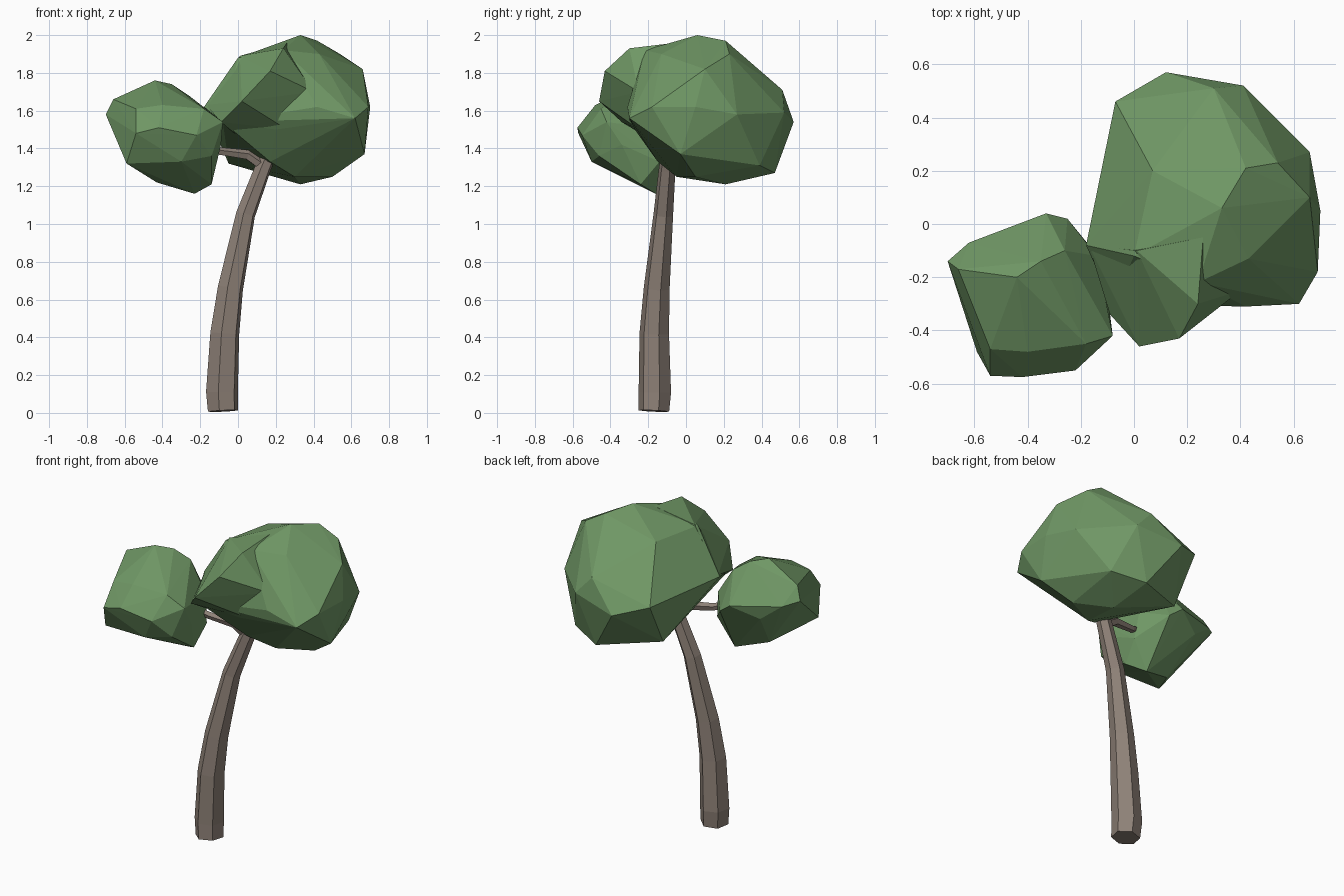
import bpy, bmesh, math
from mathutils import Vector


def material(name, color):
    m = bpy.data.materials.new(name)
    m.diffuse_color = (*color, 1)
    return m


BARK = material("bark", (0.27, 0.22, 0.185))
LEAF = material("leaf", (0.16, 0.31, 0.13))


def finish(bm, name, mat):
    bmesh.ops.recalc_face_normals(bm, faces=bm.faces)
    mesh = bpy.data.meshes.new(name)
    bm.to_mesh(mesh)
    bm.free()
    mesh.materials.append(mat)
    obj = bpy.data.objects.new(name, mesh)
    bpy.context.collection.objects.link(obj)
    return obj


def limb(name, path, sides, turn=0.0):
    """Faceted tapering tube along (x, y, z, radius) stations."""
    bm = bmesh.new()
    pts = [Vector(p[:3]) for p in path]
    rings = []
    for i, p in enumerate(pts):
        d = pts[min(i + 1, len(pts) - 1)] - pts[max(i - 1, 0)]
        u = Vector((0, 1, 0)).cross(d).normalized()
        v = d.cross(u).normalized()
        ring = []
        for k in range(sides):
            a = turn + 2 * math.pi * k / sides
            ring.append(bm.verts.new(p + path[i][3] * (u * math.cos(a) + v * math.sin(a))))
        rings.append(ring)
    for a, b in zip(rings, rings[1:]):
        for k in range(sides):
            n = (k + 1) % sides
            bm.faces.new((a[k], a[n], b[n], b[k]))
    bm.faces.new(rings[0])
    bm.faces.new(rings[-1])
    return finish(bm, name, BARK)


def leaf_clump(name, points):
    """Faceted leaf mass stretched over its outer corner points."""
    bm = bmesh.new()
    for p in points:
        bm.verts.new(p)
    bmesh.ops.convex_hull(bm, input=bm.verts)
    loose = [v for v in bm.verts if not v.link_faces]
    bmesh.ops.delete(bm, geom=loose, context='VERTS')
    return finish(bm, name, LEAF)


# Leaning trunk and its side branch
limb("trunk", [(-0.08, -0.17, 0.01, 0.083), (-0.085, -0.165, 0.11, 0.088),
               (-0.07, -0.168, 0.42, 0.080), (-0.04, -0.155, 0.66, 0.070),
               (0.04, -0.12, 1.05, 0.053), (0.13, -0.10, 1.29, 0.045),
               (0.21, -0.08, 1.48, 0.036)], 6, 0.3)
limb("branch", [(0.13, -0.10, 1.31, 0.03), (0.05, -0.11, 1.365, 0.028),
                (-0.10, -0.14, 1.385, 0.022), (-0.28, -0.20, 1.45, 0.018)], 5)

# Large leaf mass: crown, back, right, underside, left, front
large = leaf_clump("large_foliage", [
    (0.33, 0.06, 2.0), (0.42, 0.21, 1.97), (0.0, -0.12, 1.88),
    (0.24, -0.22, 1.92), (0.43, -0.13, 1.90), (0.54, 0.23, 1.90),
    (0.66, 0.10, 1.82), (0.07, 0.20, 1.88),
    (0.12, 0.57, 1.54), (0.30, 0.51, 1.71), (0.41, 0.52, 1.59),
    (-0.07, 0.46, 1.60), (0.30, 0.47, 1.27), (-0.05, 0.30, 1.32),
    (0.66, 0.27, 1.58), (0.70, 0.05, 1.62), (0.69, -0.18, 1.62),
    (0.62, -0.30, 1.56), (0.67, -0.03, 1.37), (0.50, 0.39, 1.31),
    (0.33, 0.21, 1.21), (0.30, -0.05, 1.25), (0.50, 0.05, 1.25),
    (0.17, -0.15, 1.33), (-0.18, -0.08, 1.62), (-0.10, 0.16, 1.60),
    (-0.08, -0.30, 1.54), (0.33, -0.27, 1.74), (0.20, -0.27, 1.50),
    (0.42, -0.31, 1.62)])

# Spur of leaves jutting from its front left, fused into it
spur = leaf_clump("foliage_spur_helper", [
    (-0.09, -0.34, 1.54), (0.02, -0.46, 1.65), (0.17, -0.43, 1.81),
    (0.24, -0.30, 1.93), (0.01, -0.10, 1.89), (0.26, -0.05, 1.96),
    (-0.17, -0.08, 1.63), (0.40, -0.25, 1.70), (0.26, -0.25, 1.50),
    (0.10, -0.08, 1.38)])
fuse = large.modifiers.new("fuse_spur", 'BOOLEAN')
fuse.operation = 'UNION'
fuse.object = spur
spur.hide_render = True
spur.hide_set(True)

# Small leaf mass: crown, front block, left, back, underside, right
leaf_clump("small_foliage", [
    (-0.44, -0.20, 1.76), (-0.35, -0.14, 1.74), (-0.26, -0.10, 1.68),
    (-0.54, -0.47, 1.61), (-0.40, -0.48, 1.63), (-0.18, -0.45, 1.61),
    (-0.54, -0.57, 1.48), (-0.42, -0.575, 1.51), (-0.22, -0.55, 1.47),
    (-0.59, -0.48, 1.32), (-0.30, -0.50, 1.33), (-0.14, -0.46, 1.36),
    (-0.70, -0.14, 1.58), (-0.66, -0.17, 1.66), (-0.62, -0.07, 1.55),
    (-0.49, -0.04, 1.45), (-0.33, 0.04, 1.52), (-0.25, 0.02, 1.46),
    (-0.43, -0.22, 1.22), (-0.23, -0.16, 1.16), (-0.14, -0.24, 1.21),
    (-0.08, -0.42, 1.54), (-0.09, -0.34, 1.42), (-0.14, -0.12, 1.50),
    (-0.12, -0.14, 1.33)])
